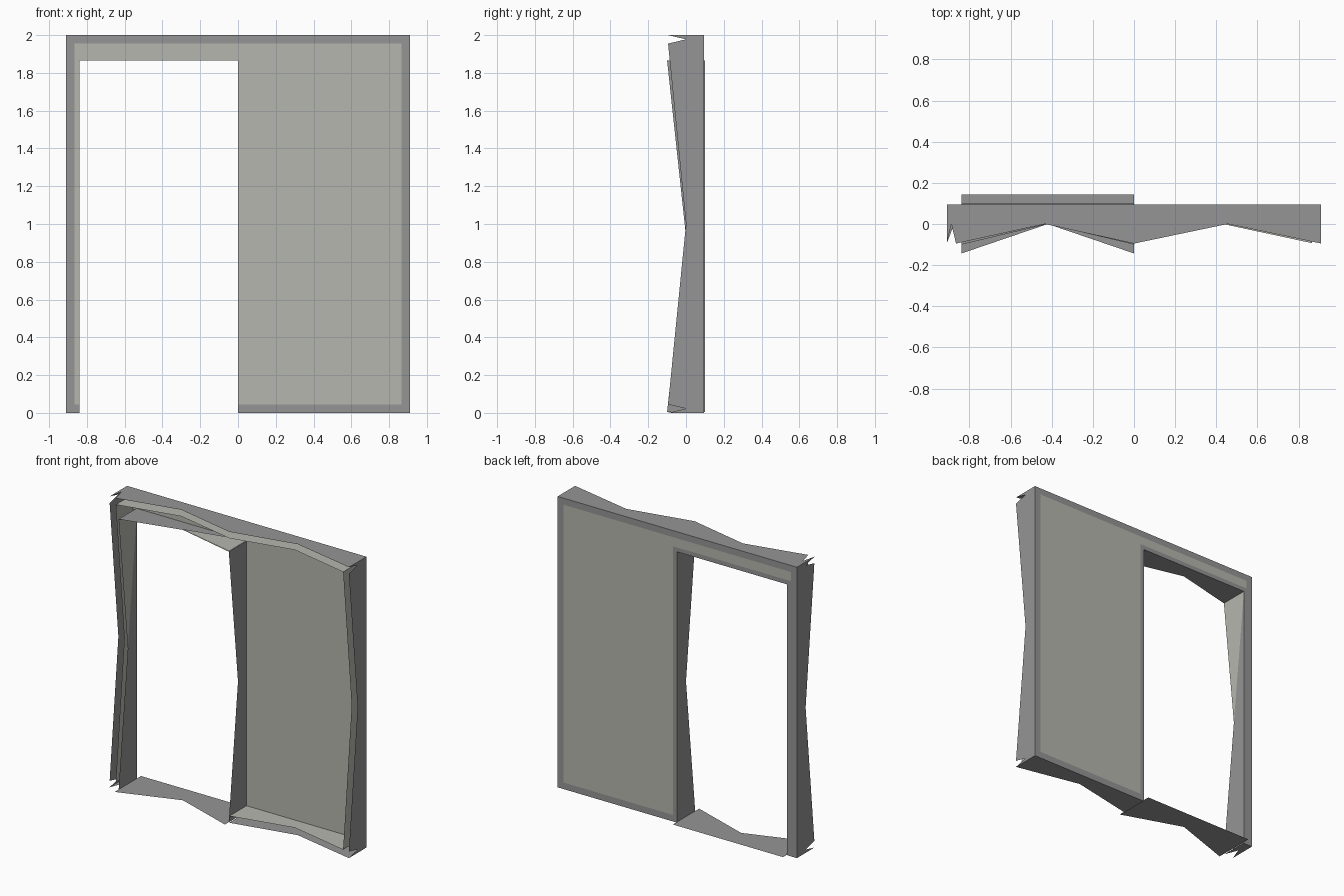
import bpy

if "Cube" in bpy.data.objects:
    bpy.data.objects.remove(bpy.data.objects["Cube"])

def mat(name, rgb):
    m = bpy.data.materials.new(name)
    m.diffuse_color = (*rgb, 1)
    m.use_nodes = True
    m.node_tree.nodes["Principled BSDF"].inputs["Base Color"].default_value = m.diffuse_color
    return m

DARK = mat("dark grey trim", (0.30, 0.30, 0.30))
LIGHT = mat("light warm grey wall", (0.47, 0.47, 0.43))

W, H, B = 0.91, 2.0, 0.045      # half width, height, border width
D, C = 0.095, 0.10              # half depth of wall and of door lining
L, R, T = -0.838, 0.0, 1.865    # door opening left, right, top
XI, ZI = W - B, H - B           # inner edges of the border

def build(name, polys, mats, indices=None):
    verts, faces = [], []
    for p in polys:
        faces.append(range(len(verts), len(verts) + len(p)))
        verts += p
    me = bpy.data.meshes.new(name)
    me.from_pydata(verts, [], [list(f) for f in faces])
    for m in mats:
        me.materials.append(m)
    for poly, i in zip(me.polygons, indices or []):
        poly.material_index = i
    ob = bpy.data.objects.new(name, me)
    bpy.context.collection.objects.link(ob)
    return ob

def rect(x0, x1, z0, z1, y=D):
    """Upright plate in the wall plane."""
    return [(x1, y, z0), (x0, y, z0), (x0, y, z1), (x1, y, z1)]

def strip(axis, at, a, b, d):
    """Edge strip with a straight back and a notch cut to mid depth in front."""
    def pt(t, y):
        return (at, y, t) if axis == "z" else (t, y, at)
    mid = pt((a + b) / 2, 0)
    return [[pt(a, d), pt(a, -d), mid, pt(b, d)],
            [mid, pt(b, -d), pt(b, d)]]

def strips(items, d):
    return [p for it in items for p in strip(*it, d)]

# Wall panel at the back
build("wall_panel", [rect(R, XI, B, ZI), rect(-XI, R, T, ZI),
                     rect(-XI, L, B, T)], [LIGHT])

# Border around the wall
build("wall_border", [rect(-W, -XI, 0, H), rect(XI, W, 0, H),
                      rect(-XI, XI, ZI, H), rect(R, XI, 0, B),
                      rect(-XI, L, 0, B)], [DARK])

# Outer edges of the border, with short pieces at the corners
edges = [("z", s * W, a, b) for s in (-1, 1)
         for a, b in ((0, B), (B, ZI), (ZI, H))]
edges += [("x", H, -W, -XI), ("x", H, -XI, R), ("x", H, R, W),
          ("x", 0, R, W), ("x", 0, -W, L)]
build("border_edges", strips(edges, D), [DARK])

# Inner edges between border and panel
inner = [("z", -XI, B, ZI), ("z", XI, B, ZI), ("x", ZI, -XI, R),
         ("x", ZI, R, XI), ("x", B, R, XI)]
build("panel_edges", strips(inner, D - 0.002), [LIGHT])

# Door lining: two jambs and a head
build("left_jamb", strip("z", L, 0.005, T, C), [DARK, LIGHT], [0, 1])
build("right_jamb", strip("z", R, 0.005, T, C), [DARK])
build("door_head", strip("x", T, L, R, C), [DARK])
build("head_top", strip("x", T + 0.005, L, R, D)[1:], [LIGHT])

# Casing on the back of the door opening
K = 0.03
build("door_casing", [rect(L - K, L, 0.005, T + K, C), rect(R, R + K, 0.005, T + K, C),
                      rect(L, R, T, T + K, C)], [DARK])

# Threshold
build("threshold", strip("x", 0.006, L, R, 0.143), [DARK])
